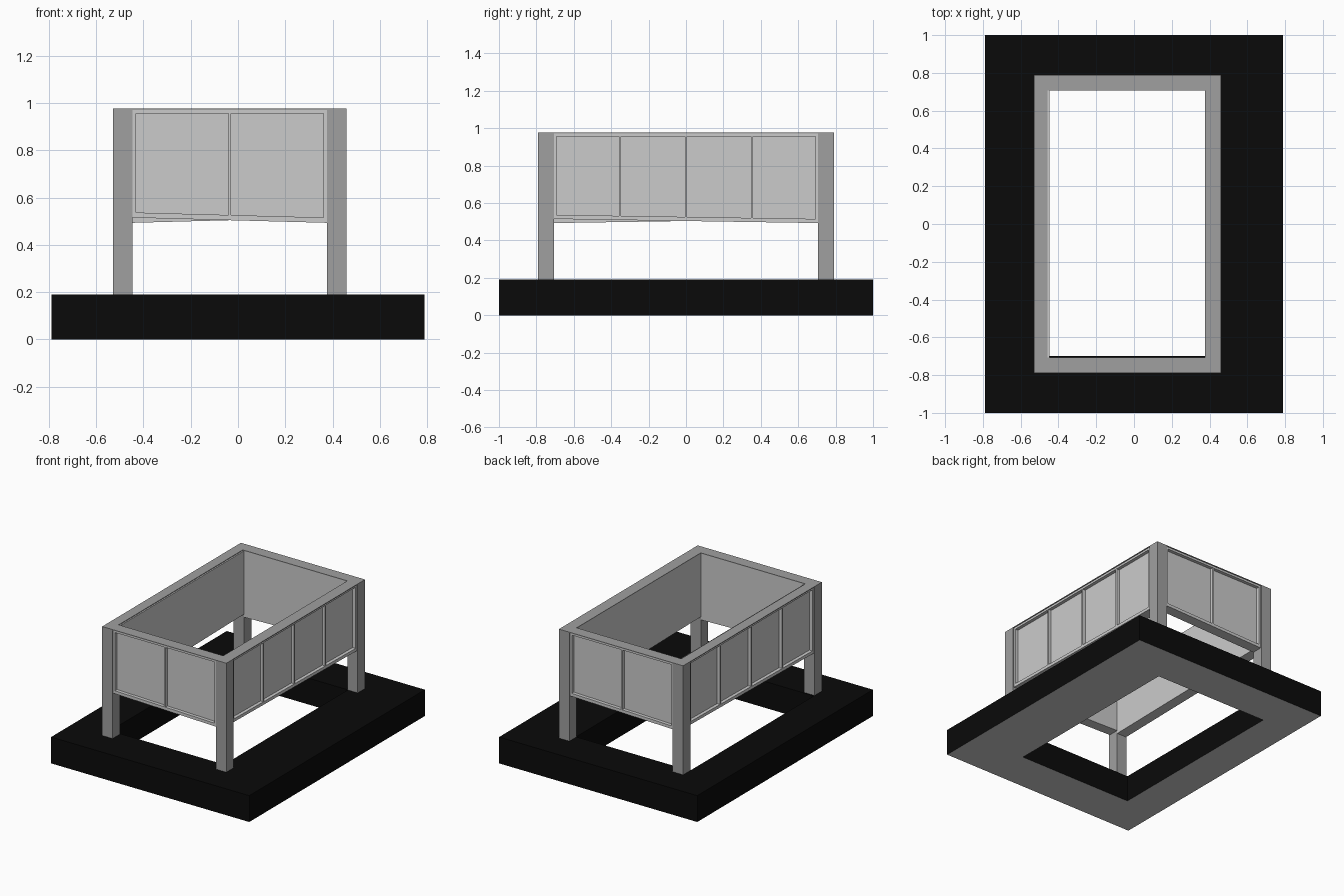
import bpy, bmesh
from mathutils import Vector

if "Cube" in bpy.data.objects:
    bpy.data.objects.remove(bpy.data.objects["Cube"])


def material(name, value):
    m = bpy.data.materials.new(name)
    m.diffuse_color = (value, value, value, 1)
    m.use_nodes = True
    m.node_tree.nodes["Principled BSDF"].inputs["Base Color"].default_value = m.diffuse_color
    return m


black = material("black", 0.003)
dark = material("dark_grey", 0.35)
pale = material("pale_grey", 0.8)


def finish(name, bm, *mats):
    bmesh.ops.recalc_face_normals(bm, faces=bm.faces)
    me = bpy.data.meshes.new(name)
    bm.to_mesh(me)
    bm.free()
    for m in mats:
        me.materials.append(m)
    ob = bpy.data.objects.new(name, me)
    bpy.context.collection.objects.link(ob)
    return ob


def ring(name, outer, inner, z0, z1, *mats):
    """Rectangular slab with a rectangular opening; bounds are x0, y0, x1, y1."""
    bm = bmesh.new()
    def loop(b, z):
        return [bm.verts.new((x, y, z)) for x, y in
                ((b[0], b[1]), (b[2], b[1]), (b[2], b[3]), (b[0], b[3]))]
    loops = [loop(outer, z0), loop(outer, z1), loop(inner, z1), loop(inner, z0)]
    for k in range(4):
        a, b = loops[k], loops[(k + 1) % 4]
        for i in range(4):
            j = (i + 1) % 4
            f = bm.faces.new((a[i], a[j], b[j], b[i]))
            f.material_index = 1 if k == 3 and len(mats) > 1 else 0
    return finish(name, bm, *mats)


def prism(bm, quad, d0, d1, place):
    """Extrude a (u, z) quad from depth d0 to d1, placed in the world."""
    a = [bm.verts.new(place(u, d0, z)) for u, z in quad]
    b = [bm.verts.new(place(u, d1, z)) for u, z in quad]
    bm.faces.new(a)
    bm.faces.new(b[::-1])
    for i in range(4):
        j = (i + 1) % 4
        bm.faces.new((a[j], a[i], b[i], b[j]))


X0, X1, Y0, Y1 = -0.53, 0.46, -0.79, 0.79
POST, TOP = 0.083, 0.971

# Black base with a grey underside, and the thin cap on the box
ring("base", (-0.79, -1, 0.79, 1), (-0.53, -0.70, 0.38, 0.71), 0, 0.19, black, pale)
ring("top_cap", (X0, Y0, X1, Y1),
     (X0 + POST - 0.01, Y0 + POST, X1 - POST, Y1 - POST), TOP, 0.976, dark)


def wall(side, origin, along, inward, length, splits):
    o, au, ad = Vector(origin), Vector(along), Vector(inward)

    def place(u, d, z):
        p = o + au * u + ad * d
        return (p.x, p.y, z)

    # Corner post at the left end of this wall
    bm = bmesh.new()
    prism(bm, [(0, 0.19), (POST, 0.19), (POST, TOP), (0, TOP)], 0, POST, place)
    finish(side + "_post", bm, dark)

    u0, u1 = POST, length - POST

    def low(u):
        # The lower edge runs slightly downhill
        return 0.515 - 0.022 * (u - u0) / (u1 - u0)

    def strip(ua, ub):
        return [(ua, low(ua)), (ub, low(ub)), (ub, TOP), (ua, TOP)]

    # Recessed panel
    bm = bmesh.new()
    prism(bm, strip(u0, u1), 0.03, POST, place)
    finish(side + "_panel", bm)

    # Slim rim and dividing bars in front of the panel
    bm = bmesh.new()
    r = 0.015
    prism(bm, strip(u0, u0 + r), 0.006, 0.03, place)
    prism(bm, strip(u1 - r, u1), 0.006, 0.03, place)
    a, b = u0 + r, u1 - r
    prism(bm, [(a, TOP - r), (b, TOP - r), (b, TOP), (a, TOP)], 0.006, 0.03, place)
    prism(bm, [(a, low(a)), (b, low(b)), (b, low(b) + 0.022), (a, low(a) + 0.022)],
          0.006, 0.03, place)
    for i in range(1, splits):
        c = u0 + (u1 - u0) * i / splits
        prism(bm, [(c - 0.006, low(c) + 0.022), (c + 0.006, low(c) + 0.022),
                   (c + 0.006, TOP - r), (c - 0.006, TOP - r)], 0.008, 0.03, place)
    finish(side + "_rim", bm)


# Four walls, each carrying one corner post
wall("front", (X0, Y0), (1, 0), (0, 1), X1 - X0, 2)
wall("right", (X1, Y0), (0, 1), (-1, 0), Y1 - Y0, 4)
wall("back", (X1, Y1), (-1, 0), (0, -1), X1 - X0, 2)
wall("left", (X0, Y1), (0, -1), (1, 0), Y1 - Y0, 4)
